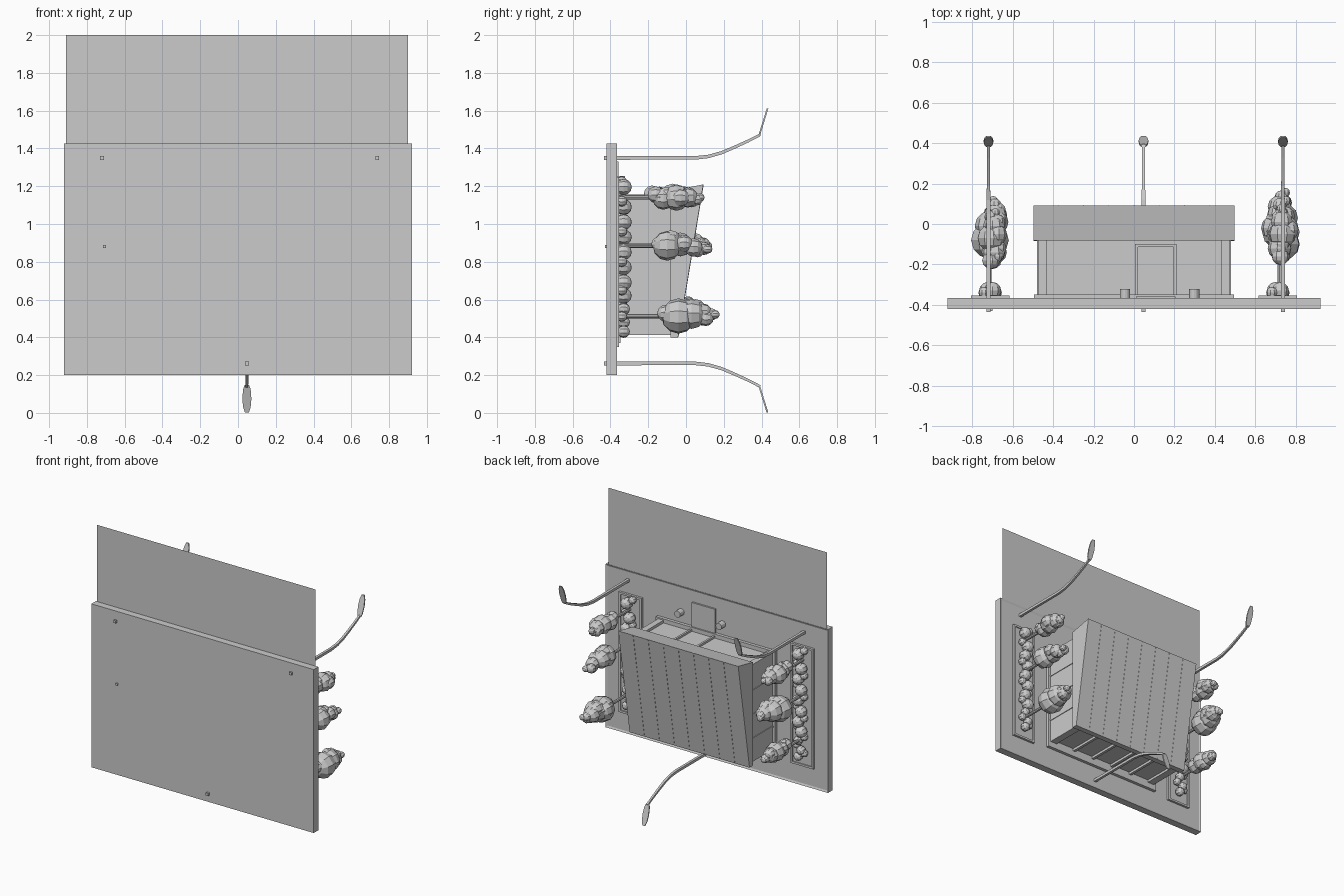
import bpy, bmesh, math, random
from mathutils import Vector, Matrix

if "Cube" in bpy.data.objects:
    bpy.data.objects.remove(bpy.data.objects["Cube"])

random.seed(4)
grey = bpy.data.materials.new("plain grey")
grey.diffuse_color = (0.6, 0.6, 0.6, 1)
grey.use_nodes = True
grey.node_tree.nodes["Principled BSDF"].inputs["Base Color"].default_value = grey.diffuse_color


def finish(name, bm):
    bmesh.ops.recalc_face_normals(bm, faces=bm.faces)
    me = bpy.data.meshes.new(name)
    bm.to_mesh(me)
    bm.free()
    me.materials.append(grey)
    ob = bpy.data.objects.new(name, me)
    bpy.context.collection.objects.link(ob)
    return ob


def add_box(bm, x, y, z):
    m = Matrix.Translation([(a[0] + a[1]) / 2 for a in (x, y, z)])
    m = m @ Matrix.Diagonal([a[1] - a[0] for a in (x, y, z)] + [1])
    bmesh.ops.create_cube(bm, size=1, matrix=m)


def boxes(name, items):
    bm = bmesh.new()
    for it in items:
        add_box(bm, *it)
    return finish(name, bm)


def prism(name, profile, x0, x1):
    """Extrude a (y, z) profile along x."""
    bm = bmesh.new()
    f = bm.faces.new([bm.verts.new((x0, y, z)) for y, z in profile])
    ext = bmesh.ops.extrude_face_region(bm, geom=[f])
    bmesh.ops.translate(bm, vec=(x1 - x0, 0, 0),
                        verts=[v for v in ext["geom"] if isinstance(v, bmesh.types.BMVert)])
    return finish(name, bm)


def add_blob(bm, c, r, squash=(1, 1, 1)):
    m = Matrix.Translation(c) @ Matrix.Rotation(random.uniform(0, 3), 4, 'Y')
    m = m @ Matrix.Rotation(math.pi / 2, 4, 'X') @ Matrix.Diagonal((*squash, 1))
    bmesh.ops.create_uvsphere(bm, u_segments=9, v_segments=6, radius=r, matrix=m)


def add_rod(bm, x, z, y0, y1, r, sides=8):
    m = Matrix.Translation((x, (y0 + y1) / 2, z)) @ Matrix.Rotation(math.pi / 2, 4, 'X')
    bmesh.ops.create_cone(bm, cap_ends=True, segments=sides, radius1=r, radius2=r,
                          depth=y1 - y0, matrix=m)


# Base plate with a low raised rim
bm = bmesh.new()
add_box(bm, (-0.922, 0.922), (-0.42, -0.365), (0.2, 1.425))
bm.faces.ensure_lookup_table()
top = max(bm.faces, key=lambda f: f.calc_center_median().y)
bmesh.ops.inset_region(bm, faces=[top], thickness=0.02)
bmesh.ops.translate(bm, verts=top.verts, vec=(0, -0.006, 0))
finish("base_plate", bm)

# Thin ground sheet beyond the plate
bm = bmesh.new()
bm.faces.new([bm.verts.new(p) for p in ((-0.91, -0.368, 1.42), (-0.91, -0.368, 2),
                                        (0.9, -0.368, 2), (0.9, -0.368, 1.42))])
finish("ground_sheet", bm)

# Building: slab, body, side walls, path, door frame
boxes("floor_slab", [((-0.495, 0.495), (-0.372, -0.348), (0.37, 1.15))])
boxes("building_body", [((-0.43, 0.43), (-0.36, -0.07), (0.43, 1.12))])
boxes("side_walls", [((s * 0.4525 - 0.0225, s * 0.4525 + 0.0225), (-0.36, -0.07), (0.412, 1.14))
                     for s in (-1, 1)])
boxes("entrance_path", [((0.01, 0.205), (-0.372, -0.358), (1.1, 1.33))])
boxes("door_frame", [((0.005, 0.02), (-0.36, -0.1), (1.11, 1.135)),
                     ((0.195, 0.21), (-0.36, -0.1), (1.11, 1.135)),
                     ((0.005, 0.21), (-0.115, -0.1), (1.11, 1.135))])

# Rear window bars and side wall bars
boxes("rear_window_bars", [((-0.44 + i * 0.172, -0.42 + i * 0.172), (-0.36, -0.08), (0.412, 0.435))
                           for i in range(6)])
boxes("side_wall_bars", [((s * 0.477 - 0.003, s * 0.477 + 0.003), (-0.36, -0.08), (z, z + 0.012))
                         for s in (-1, 1) for z in (0.58, 0.76, 0.94)])

# Wedge roof with standing seams
prism("wedge_roof", [(-0.082, 1.175), (0.092, 1.21), (-0.042, 0.4), (-0.083, 0.4)], -0.497, 0.497)
for i in range(7):
    x = -0.375 + i * 0.125
    prism("roof_seam", [(0.088, 1.209), (0.094, 1.209), (-0.040, 0.401), (-0.046, 0.401)],
          x - 0.002, x + 0.002)

# Bins beside the entrance
bm = bmesh.new()
for x in (-0.045, 0.298):
    add_rod(bm, x, 1.23, -0.37, -0.322, 0.025, 12)
finish("bins", bm)

# Planting beds with a kerb and a row of bushes
for side in (-1, 1):
    x = side * 0.712
    boxes("planting_bed", [((x - 0.095, x + 0.095), (-0.372, -0.362), (0.35, 1.25)),
                           ((x - 0.095, x - 0.08), (-0.372, -0.354), (0.35, 1.25)),
                           ((x + 0.08, x + 0.095), (-0.372, -0.354), (0.35, 1.25)),
                           ((x - 0.08, x + 0.08), (-0.372, -0.354), (0.35, 0.365)),
                           ((x - 0.08, x + 0.08), (-0.372, -0.354), (1.235, 1.25))])
    bm = bmesh.new()
    for i, z in enumerate((1.195, 1.09, 1.01, 0.93, 0.85, 0.77, 0.69, 0.62, 0.55, 0.48, 0.43)):
        r = 0.043 if z > 0.6 else 0.033
        add_blob(bm, (x + (-1) ** i * 0.012, -0.33, z), r)
        add_blob(bm, (x - (-1) ** i * 0.03, -0.34, z + 0.03), 0.028)
    finish("bushes", bm)

# Trees: trunk plus a chain of faceted crowns, each (height, sideways offset, radius)
slim = [(-0.16, 0.015, 0.045), (-0.12, -0.005, 0.06), (-0.05, 0, 0.07), (0.01, 0, 0.055), (0.055, -0.01, 0.033)]
medium = [(-0.15, 0.01, 0.035), (-0.1, 0, 0.08), (-0.03, 0.005, 0.065), (0.04, -0.01, 0.05), (0.095, -0.015, 0.035)]
large = [(-0.11, 0.015, 0.045), (-0.04, 0, 0.095), (0.03, 0.01, 0.08), (0.085, 0.01, 0.06), (0.135, 0.01, 0.033)]
trees = [(0.735, 1.14, slim, 0), (0.735, 0.885, medium, 0), (0.735, 0.512, large, 0),
         (-0.7, 1.145, slim, -0.02), (-0.7, 0.885, large, -0.04), (-0.7, 0.56, slim, -0.02)]
for x, z, crown, dy in trees:
    bm = bmesh.new()
    add_rod(bm, x - 0.015, z, -0.37, -0.1, 0.011)
    finish("tree_trunk", bm)
    bm = bmesh.new()
    for y, dz, r in crown:
        add_blob(bm, (x + random.uniform(-0.015, 0.015), y + dy, z + dz), r, (1, 1, 0.95))
        a = random.uniform(0, 6.28)
        add_blob(bm, (x + 0.45 * r * math.cos(a), y + dy + 0.02, z + dz + 0.35 * r * math.sin(a)), r * 0.7)
    finish("tree_crown", bm)

boxes("plate_peg", [((-0.716, -0.7), (-0.43, -0.36), (0.872, 0.888))])

# Street lamps: square swept pole with a flat oval head
path = [(-0.435, 0), (0.05, 0), (0.12, 0.008), (0.19, 0.028), (0.26, 0.058), (0.33, 0.09), (0.392, 0.122)]
head = [(0, 0.012), (0.15, 0.02), (0.5, 0.024), (0.8, 0.02), (1, 0.01)]
for x, z0, s in ((-0.72, 1.35, 1), (0.737, 1.35, 1), (0.047, 0.262, -1)):
    bm = bmesh.new()
    rings = []
    for i, (y, z) in enumerate(path):
        a, b = path[max(i - 1, 0)], path[min(i + 1, len(path) - 1)]
        t = Vector((b[0] - a[0], b[1] - a[1])).normalized()
        h = 0.010 - 0.003 * i / (len(path) - 1)
        rings.append([bm.verts.new((x + u * h, y - t.y * v * h, z0 + s * (z + t.x * v * h)))
                      for u, v in ((-1, -1), (1, -1), (1, 1), (-1, 1))])
    for p, q in zip(rings, rings[1:]):
        for k in range(4):
            bm.faces.new((p[k], p[(k + 1) % 4], q[(k + 1) % 4], q[k]))
    bm.faces.new(rings[0])
    bm.faces.new(rings[-1])
    finish("lamp_pole", bm)

    bm = bmesh.new()
    outline = [(w, t) for t, w in head] + [(-w, t) for t, w in reversed(head)]
    layers = [[bm.verts.new((x + w, 0.387 + 0.045 * t + d, z0 + s * (0.115 + 0.146 * t)))
               for w, t in outline] for d in (-0.005, 0.004)]
    n = len(outline)
    bm.faces.new(layers[0])
    bm.faces.new(layers[1])
    for k in range(n):
        bm.faces.new((layers[0][k], layers[0][(k + 1) % n], layers[1][(k + 1) % n], layers[1][k]))
    finish("lamp_head", bm)
